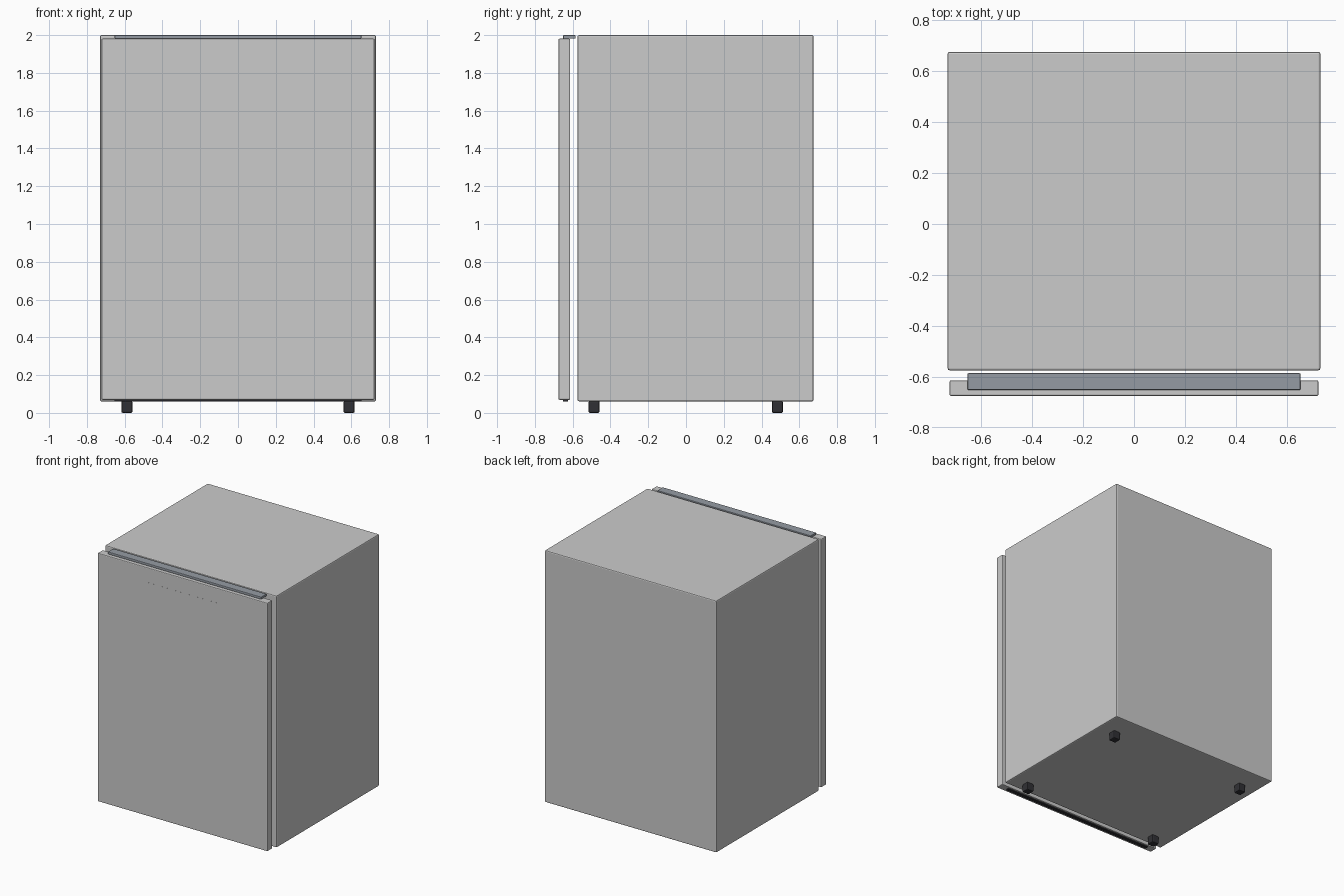
import bpy

if "Cube" in bpy.data.objects:
    bpy.data.objects.remove(bpy.data.objects["Cube"])


def material(name, color):
    m = bpy.data.materials.new(name)
    m.diffuse_color = (*color, 1)
    m.use_nodes = True
    m.node_tree.nodes["Principled BSDF"].inputs["Base Color"].default_value = m.diffuse_color
    return m


DARK = material("dark_rubber", (0.03, 0.03, 0.035))
STEEL = material("blue_grey_metal", (0.30, 0.33, 0.37))


def box(name, x, y, z, bevel, mat=None):
    """Bevelled box spanning the given (min, max) ranges."""
    spans = (x, y, z)
    bpy.ops.mesh.primitive_cube_add(size=1, location=[(a + b) / 2 for a, b in spans])
    o = bpy.context.object
    o.name = name
    o.scale = [b - a for a, b in spans]
    bpy.ops.object.transform_apply(location=False, rotation=False, scale=True)
    if bevel:
        mod = o.modifiers.new("rounded_edges", "BEVEL")
        mod.width = bevel
        mod.segments = 2
    if mat:
        o.data.materials.append(mat)
    return o


# Cabinet and separate door in front of it
box("cabinet", (-0.731, 0.731), (-0.574, 0.675), (0.061, 2.0), 0.008)
box("door", (-0.723, 0.723), (-0.675, -0.613), (0.069, 1.981), 0.006)

# Handle rail on top of the door, bridging part of the gap
box("handle_rail", (-0.653, 0.653), (-0.651, -0.585), (1.981, 2.0), 0.004, STEEL)

# Dark seal strip under the door
box("bottom_seal", (-0.655, 0.655), (-0.651, -0.625), (0.061, 0.071), 0.002, DARK)

# Flush trim strip near the top of the door front
box("door_trim", (-0.34, 0.32), (-0.6755, -0.67), (1.85, 1.868), 0)

# Four feet
for side, cx in (("left", -0.588), ("right", 0.588)):
    for end, cy in (("front", -0.487), ("back", 0.484)):
        box(f"{end}_{side}_foot", (cx - 0.029, cx + 0.029),
            (cy - 0.029, cy + 0.029), (0, 0.063), 0.007, DARK)
